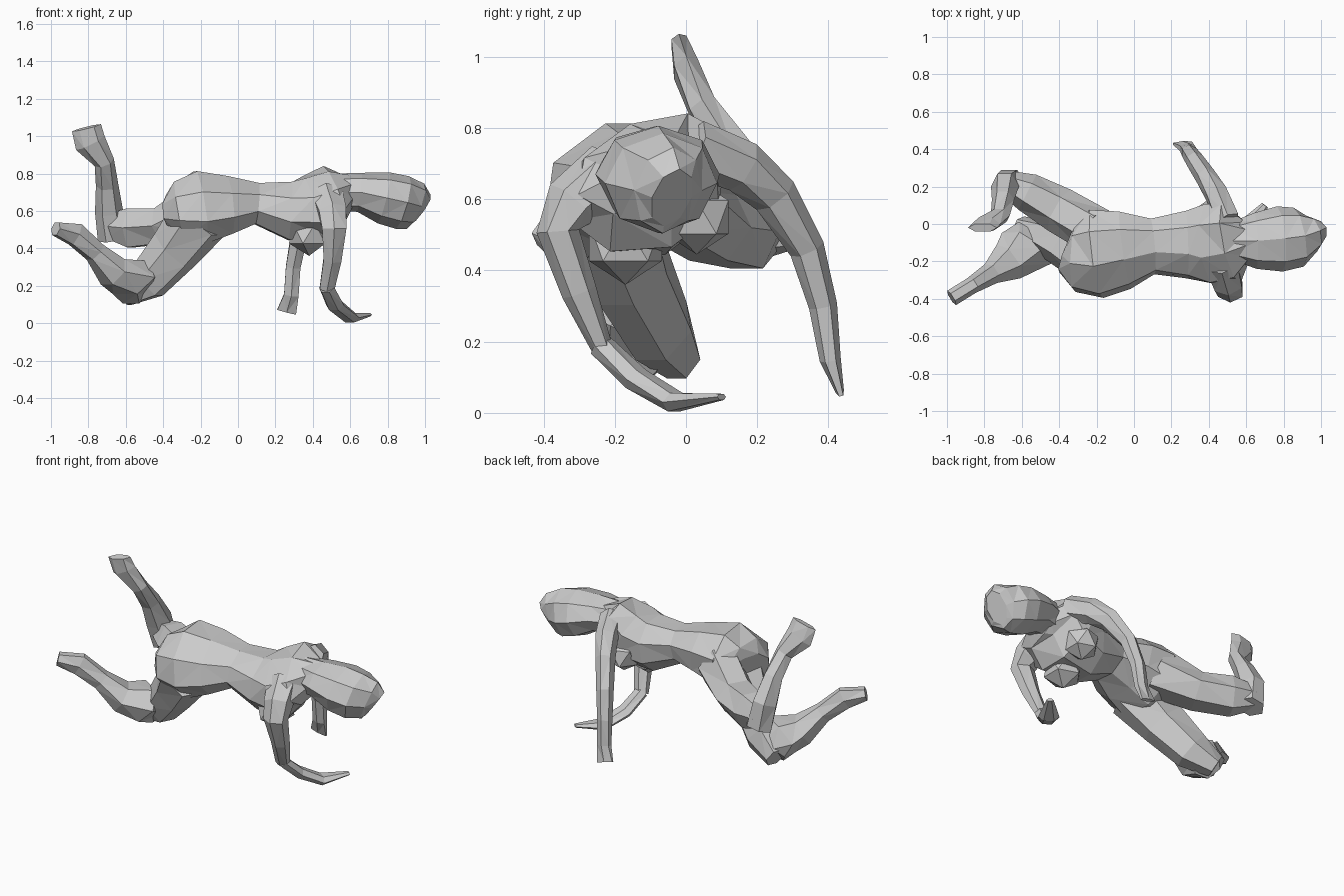
import bpy, bmesh, math
from mathutils import Vector, Matrix

X, Y, Z = Vector((1, 0, 0)), Vector((0, 1, 0)), Vector((0, 0, 1))


def finish(name, bm):
    """Turn a bmesh into a flat-shaded triangulated object."""
    bmesh.ops.triangulate(bm, faces=bm.faces[:])
    bmesh.ops.recalc_face_normals(bm, faces=bm.faces[:])
    me = bpy.data.meshes.new(name)
    bm.to_mesh(me)
    bm.free()
    ob = bpy.data.objects.new(name, me)
    bpy.context.collection.objects.link(ob)
    return ob


def loft(name, secs, sides=6, ref=Z, twist=0.0):
    """Skin polygon rings; each section is x, y, z, half width, half height, (roll)."""
    bm = bmesh.new()
    pts = [Vector(s[:3]) for s in secs]
    rings = []
    for i, s in enumerate(secs):
        d = (pts[min(i + 1, len(pts) - 1)] - pts[max(i - 1, 0)]).normalized()
        u = ref.cross(d).normalized()
        v = d.cross(u)
        roll = Matrix.Rotation(math.radians(s[5] if len(s) > 5 else 0), 3, d)
        ring = []
        for k in range(sides):
            a = math.tau * (k + twist) / sides
            ring.append(bm.verts.new(pts[i] + roll @ (u * s[3] * math.cos(a) + v * s[4] * math.sin(a))))
        rings.append(ring)
    for a, b in zip(rings, rings[1:]):
        for k in range(sides):
            n = (k + 1) % sides
            bm.faces.new((a[k], a[n], b[n], b[k]))
    bm.faces.new(rings[0][::-1])
    bm.faces.new(rings[-1])
    return finish(name, bm)


# Torso from seat to neck, rolled so the far shoulder is higher
loft("torso", [
    (-0.36, -0.15, 0.59, 0.12, 0.10, 15),
    (-0.31, -0.17, 0.60, 0.20, 0.165, 15),
    (-0.20, -0.16, 0.62, 0.25, 0.205, 18),
    (-0.05, -0.14, 0.635, 0.22, 0.16, 18),
    (0.10, -0.12, 0.64, 0.155, 0.115, 16),
    (0.28, -0.11, 0.60, 0.19, 0.165, 18),
    (0.42, -0.11, 0.62, 0.235, 0.18, 22),
    (0.52, -0.10, 0.70, 0.23, 0.13, 24),
    (0.61, -0.09, 0.69, 0.10, 0.10, 10)], sides=8)

# Head with hair falling to the shoulders
loft("head", [
    (0.52, -0.09, 0.70, 0.10, 0.10),
    (0.65, -0.09, 0.70, 0.15, 0.105),
    (0.78, -0.08, 0.67, 0.175, 0.14),
    (0.88, -0.07, 0.645, 0.16, 0.145),
    (0.95, -0.05, 0.625, 0.10, 0.13),
    (0.975, -0.04, 0.605, 0.06, 0.10)], sides=8)

# Chest
for name, loc, r in (("near_breast", (0.38, -0.17, 0.48), 0.12), ("far_breast", (0.41, 0.03, 0.55), 0.105)):
    bm = bmesh.new()
    bmesh.ops.create_icosphere(bm, subdivisions=1, radius=r, matrix=Matrix.Translation(loc))
    finish(name, bm)

# Near arm, planted with the hand turned inwards
loft("near_arm", [
    (0.47, -0.21, 0.69, 0.08, 0.10),
    (0.505, -0.32, 0.59, 0.08, 0.085),
    (0.515, -0.36, 0.51, 0.06, 0.075),
    (0.505, -0.30, 0.34, 0.05, 0.055),
    (0.475, -0.235, 0.18, 0.03, 0.045)], ref=X)
loft("near_hand", [
    (0.475, -0.24, 0.19, 0.045, 0.035),
    (0.52, -0.14, 0.095, 0.055, 0.035),
    (0.60, -0.03, 0.03, 0.06, 0.03),
    (0.70, 0.10, 0.045, 0.02, 0.01)])

# Far arm, spread out to the side
loft("far_arm", [
    (0.50, 0.02, 0.745, 0.08, 0.07),
    (0.44, 0.16, 0.69, 0.075, 0.065),
    (0.385, 0.25, 0.61, 0.065, 0.055),
    (0.325, 0.34, 0.46, 0.05, 0.05),
    (0.295, 0.385, 0.30, 0.04, 0.045),
    (0.285, 0.405, 0.15, 0.03, 0.045),
    (0.26, 0.432, 0.06, 0.012, 0.06)], ref=X)

# Near leg: thigh down to the knee, shin folded back, foot pointed
loft("near_thigh", [
    (-0.20, -0.23, 0.57, 0.15, 0.17),
    (-0.34, -0.15, 0.39, 0.11, 0.145),
    (-0.48, -0.07, 0.23, 0.095, 0.12),
    (-0.61, -0.015, 0.15, 0.06, 0.07)])
loft("near_shin", [
    (-0.57, -0.04, 0.16, 0.09, 0.085),
    (-0.575, -0.13, 0.245, 0.155, 0.12),
    (-0.67, -0.20, 0.275, 0.11, 0.09),
    (-0.765, -0.265, 0.38, 0.06, 0.06),
    (-0.87, -0.33, 0.475, 0.045, 0.07),
    (-0.975, -0.395, 0.505, 0.045, 0.04)])

# Far leg: thigh back to the knee, shin raised, foot in the air
loft("far_thigh", [
    (-0.20, -0.04, 0.62, 0.13, 0.15),
    (-0.40, 0.075, 0.52, 0.125, 0.11),
    (-0.57, 0.17, 0.51, 0.105, 0.12),
    (-0.69, 0.225, 0.52, 0.065, 0.075)])
loft("far_shin", [
    (-0.665, 0.23, 0.45, 0.085, 0.07),
    (-0.69, 0.20, 0.60, 0.075, 0.085),
    (-0.70, 0.13, 0.74, 0.06, 0.06),
    (-0.715, 0.045, 0.86, 0.055, 0.045),
    (-0.79, 0.00, 0.965, 0.085, 0.04),
    (-0.81, -0.02, 1.045, 0.08, 0.025)], ref=Y)
